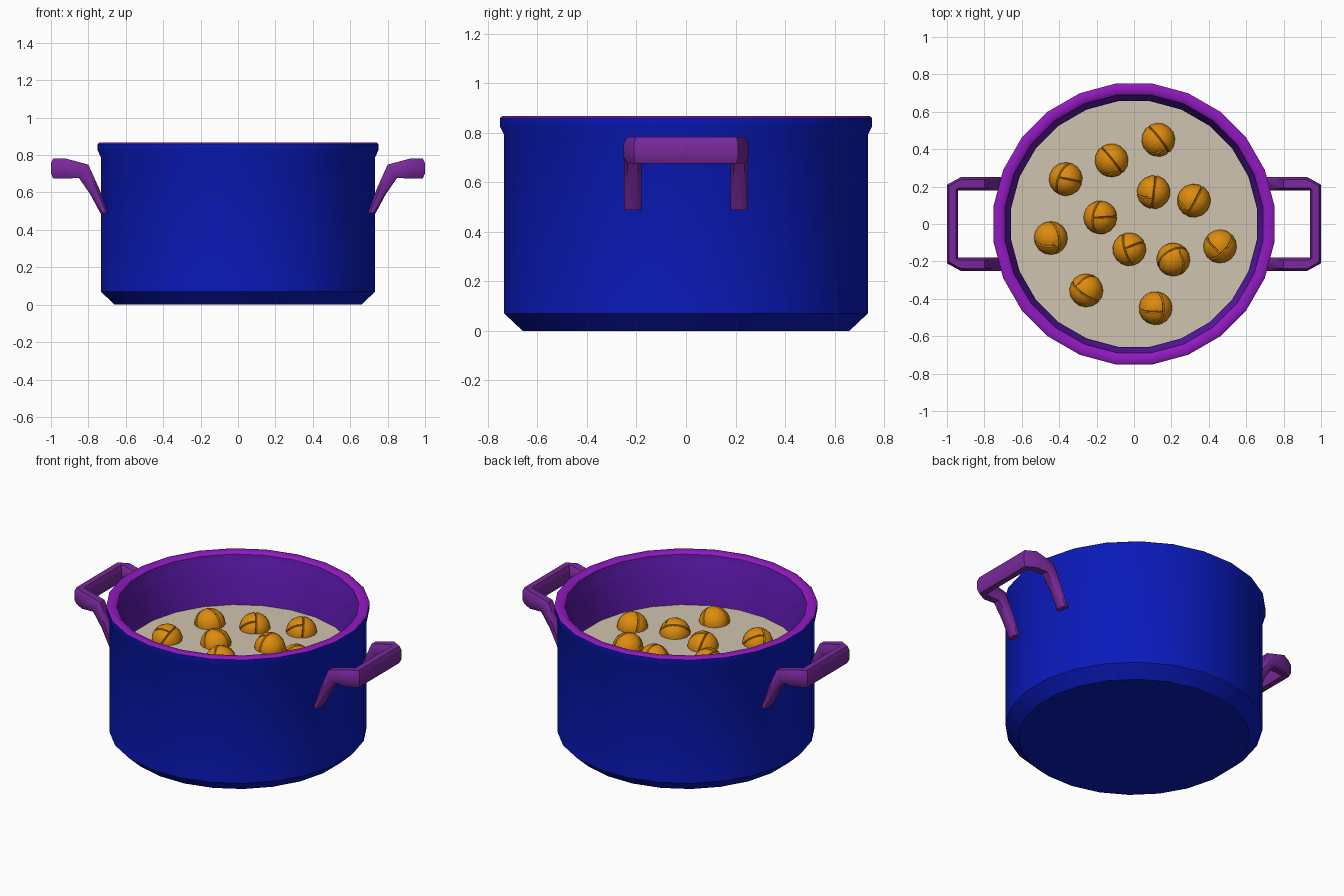
import bpy, bmesh, math, random
from mathutils import Vector, Euler

if "Cube" in bpy.data.objects:
    bpy.data.objects.remove(bpy.data.objects["Cube"])

random.seed(4)
SIDES = 24
SOUP_Z = 0.55


def material(name, rgb):
    m = bpy.data.materials.new(name)
    m.diffuse_color = (*rgb, 1)
    m.use_nodes = True
    m.node_tree.nodes["Principled BSDF"].inputs["Base Color"].default_value = m.diffuse_color
    return m


blue = material("blue_enamel", (0.003, 0.010, 0.50))
purple = material("purple_rim", (0.28, 0.010, 0.52))
violet = material("violet_lining", (0.11, 0.010, 0.42))
plum = material("plum_handle", (0.19, 0.022, 0.33))
cream = material("cream_soup", (0.63, 0.55, 0.43))
orange = material("orange_dumpling", (0.72, 0.26, 0.004))


def finish(bm, name, mats, angle):
    bmesh.ops.recalc_face_normals(bm, faces=bm.faces)
    me = bpy.data.meshes.new(name)
    bm.to_mesh(me)
    bm.free()
    ob = bpy.data.objects.new(name, me)
    bpy.context.collection.objects.link(ob)
    for m in mats:
        me.materials.append(m)
    bpy.ops.object.select_all(action='DESELECT')
    ob.select_set(True)
    bpy.context.view_layer.objects.active = ob
    bpy.ops.object.shade_smooth_by_angle(angle=math.radians(angle))
    return ob


def ring(bm, r, z):
    step = 2 * math.pi / SIDES
    return [bm.verts.new((r * math.cos((i + .5) * step), r * math.sin((i + .5) * step), z))
            for i in range(SIDES)]


def bridge(bm, a, b, mat=0):
    n = len(a)
    for i in range(n):
        bm.faces.new((a[i], a[(i + 1) % n], b[(i + 1) % n], b[i])).material_index = mat


# Pot: radius, height, material of the band leading up to this ring
profile = [(.665, 0, 0), (.74, .07, 0), (.74, .79, 0), (.757, .825, 0), (.757, .86, 0),
           (.748, .867, 1), (.71, .867, 1), (.695, .855, 1),
           (.685, .80, 2), (.662, .74, 2), (.662, .12, 2), (.60, .07, 2)]
bm = bmesh.new()
rings = [ring(bm, r, z) for r, z, m in profile]
for k in range(1, len(rings)):
    bridge(bm, rings[k - 1], rings[k], profile[k][2])
bm.faces.new(rings[0])
bm.faces.new(rings[-1]).material_index = 2
finish(bm, "pot", [blue, purple, violet], 40)

# Soup surface
bm = bmesh.new()
bm.faces.new(ring(bm, .662, SOUP_Z))
soup = finish(bm, "soup", [cream], 30)
if soup.data.polygons[0].normal.z < 0:
    soup.data.flip_normals()

# Handles: centre xyz, sideways half-vector xy, upward half-vector xz
half = [(.715, .215, .49, 0, .036, -.020, .002),
        (.766, .215, .605, 0, .036, -.024, .015),
        (.825, .215, .713, 0, .036, -.025, .036),
        (.932, .215, .729, -.008, .037, 0, .054),
        (.970, .195, .729, .030, .015, 0, .054)]
path = half + [(x, -y, z, sx, -sy, ux, uz) for x, y, z, sx, sy, ux, uz in reversed(half)]
octagon = [(1, .5), (.6, 1), (-.6, 1), (-1, .5), (-1, -.5), (-.6, -1), (.6, -1), (1, -.5)]


def handle(name, side):
    bm = bmesh.new()
    loops = []
    for k, (x, y, z, sx, sy, ux, uz) in enumerate(path):
        loop = []
        for a, b in octagon:
            # the second half runs mirrored, so its side vector keeps pointing outwards
            p = Vector((x + a * sx + b * ux, y + a * sy, z + b * uz))
            p.x *= side
            loop.append(bm.verts.new(p))
        loops.append(loop)
    for a, b in zip(loops, loops[1:]):
        bridge(bm, a, b)
    bm.faces.new(loops[0])
    bm.faces.new(loops[-1])
    finish(bm, name, [plum], 40)


handle("handle_right", 1)
handle("handle_left", -1)


# Dumplings: balls with narrow creases, half sunk in the soup
def crease(bm, normal, faces, radius):
    n = Vector(normal).normalized()
    for off in (-.005, 0, .005):
        fs = [f for f in bm.faces if faces(f.calc_center_median())]
        geom = fs + list({e for f in fs for e in f.edges}) + list({v for f in fs for v in f.verts})
        cut = bmesh.ops.bisect_plane(bm, geom=geom, dist=1e-5, plane_co=n * off, plane_no=n)
    for v in bm.verts:
        if abs(v.co.dot(n)) < .001 and faces(v.co):
            v.co *= .93


def dumpling(name, x, y):
    bm = bmesh.new()
    bmesh.ops.create_uvsphere(bm, u_segments=16, v_segments=10, radius=.09)
    crease(bm, (.3, 1, .25), lambda c: True, .09)
    crease(bm, (1, -.2, .35), lambda c: c.dot(Vector((.3, 1, .25))) > .006, .09)
    rot = Euler([random.uniform(-.4, .4), random.uniform(-.4, .4), random.uniform(0, 6.28)])
    bmesh.ops.rotate(bm, verts=bm.verts, cent=(0, 0, 0), matrix=rot.to_matrix())
    ob = finish(bm, name, [orange], 35)
    ob.location = (x, y, SOUP_Z)


spots = [(.13, .45), (-.12, .34), (-.365, .24), (.105, .17), (.32, .125), (-.18, .035),
         (-.445, -.075), (-.025, -.135), (.21, -.19), (.46, -.12), (-.255, -.355), (.115, -.45)]
for i, (x, y) in enumerate(spots, 1):
    dumpling(f"dumpling_{i}", x, y)
